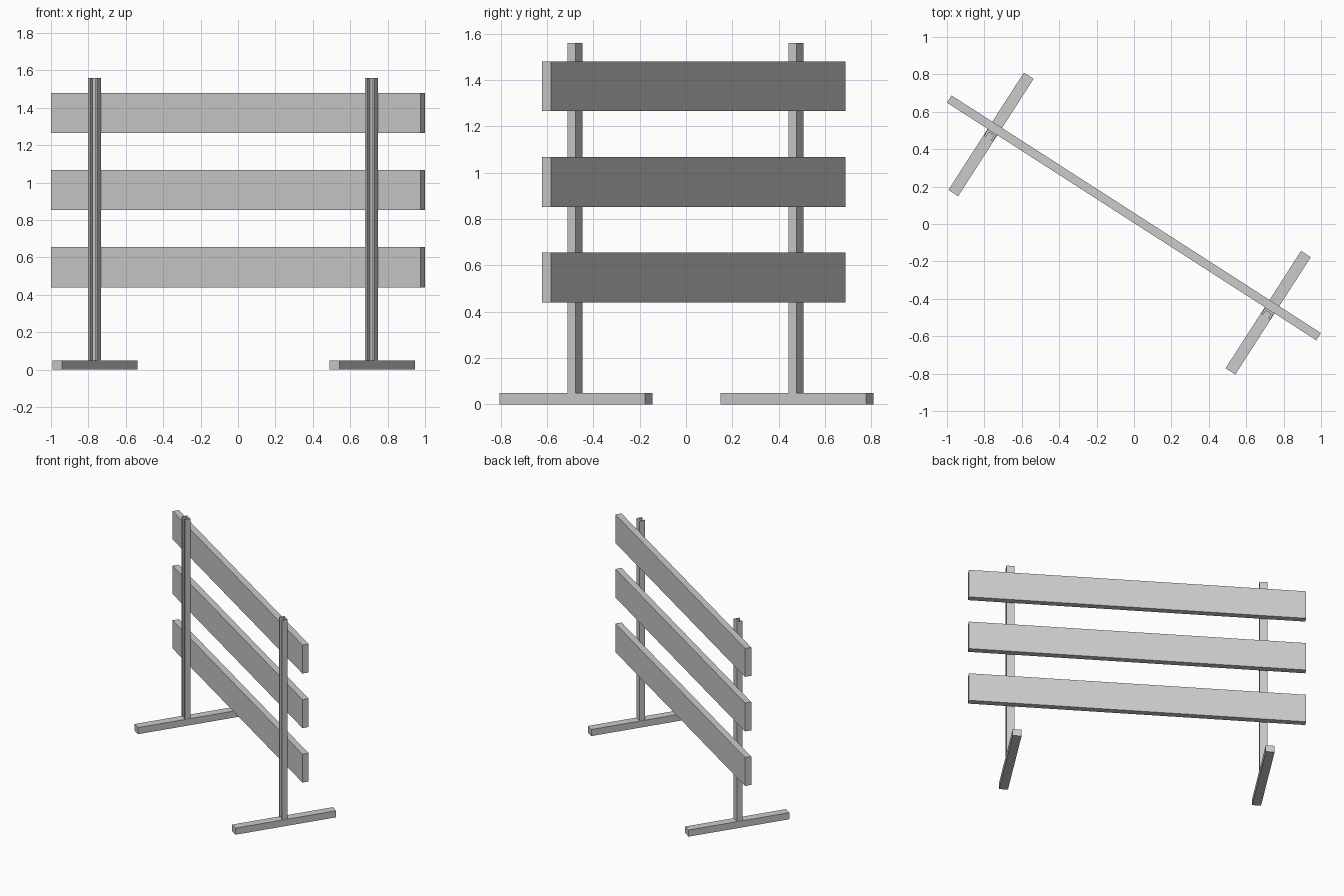
import bpy
from math import radians
from mathutils import Matrix

cube = bpy.data.objects.get("Cube")
if cube:
    bpy.data.objects.remove(cube, do_unlink=True)

# Single flat grey
grey = bpy.data.materials.new("plain grey")
grey.use_nodes = True
grey.diffuse_color = (0.6, 0.6, 0.6, 1)
grey.node_tree.nodes["Principled BSDF"].inputs["Base Color"].default_value = (0.6, 0.6, 0.6, 1)

# The whole barrier stands turned about the vertical axis
PLACE = Matrix.Translation((-0.0235, 0.0025, 0)) @ Matrix.Rotation(radians(-32.75), 4, "Z")


def prism(name, profile, z0, z1):
    """Extrude a counter-clockwise floor profile from z0 up to z1."""
    n = len(profile)
    verts = [(x, y, z) for z in (z0, z1) for x, y in profile]
    sides = [(i, (i + 1) % n, (i + 1) % n + n, i + n) for i in range(n)]
    caps = [tuple(reversed(range(n))), tuple(range(n, 2 * n))]
    mesh = bpy.data.meshes.new(name)
    mesh.from_pydata(verts, [], sides + caps)
    mesh.materials.append(grey)
    obj = bpy.data.objects.new(name, mesh)
    obj.matrix_world = PLACE
    bpy.context.collection.objects.link(obj)
    return obj


def rectangle(x0, x1, y0, y1):
    return [(x0, y0), (x1, y0), (x1, y1), (x0, y1)]


def channel(cx, half, front, back, wall):
    """U-shaped section, open towards the front."""
    inner, web = half - wall, back - wall
    outline = [(-half, front), (-inner, front), (-inner, web), (inner, web),
               (inner, front), (half, front), (half, back), (-half, back)]
    return [(cx + x, y) for x, y in outline]


# Feet and channel posts
for side, cx in (("right", -0.881), ("left", 0.881)):
    prism(side + "_foot", rectangle(cx - 0.031, cx + 0.031, -0.373, 0.373), 0, 0.05)
    prism(side + "_post", channel(cx, 0.0285, -0.026, 0.015, 0.012), 0.05, 1.56)

# Three boards fixed to the backs of the posts
for i, name in enumerate(("lower", "middle", "upper")):
    z = 0.44 + 0.4125 * i
    prism(name + "_board", rectangle(-1.171, 1.177, 0.015, 0.061), z, z + 0.215)
